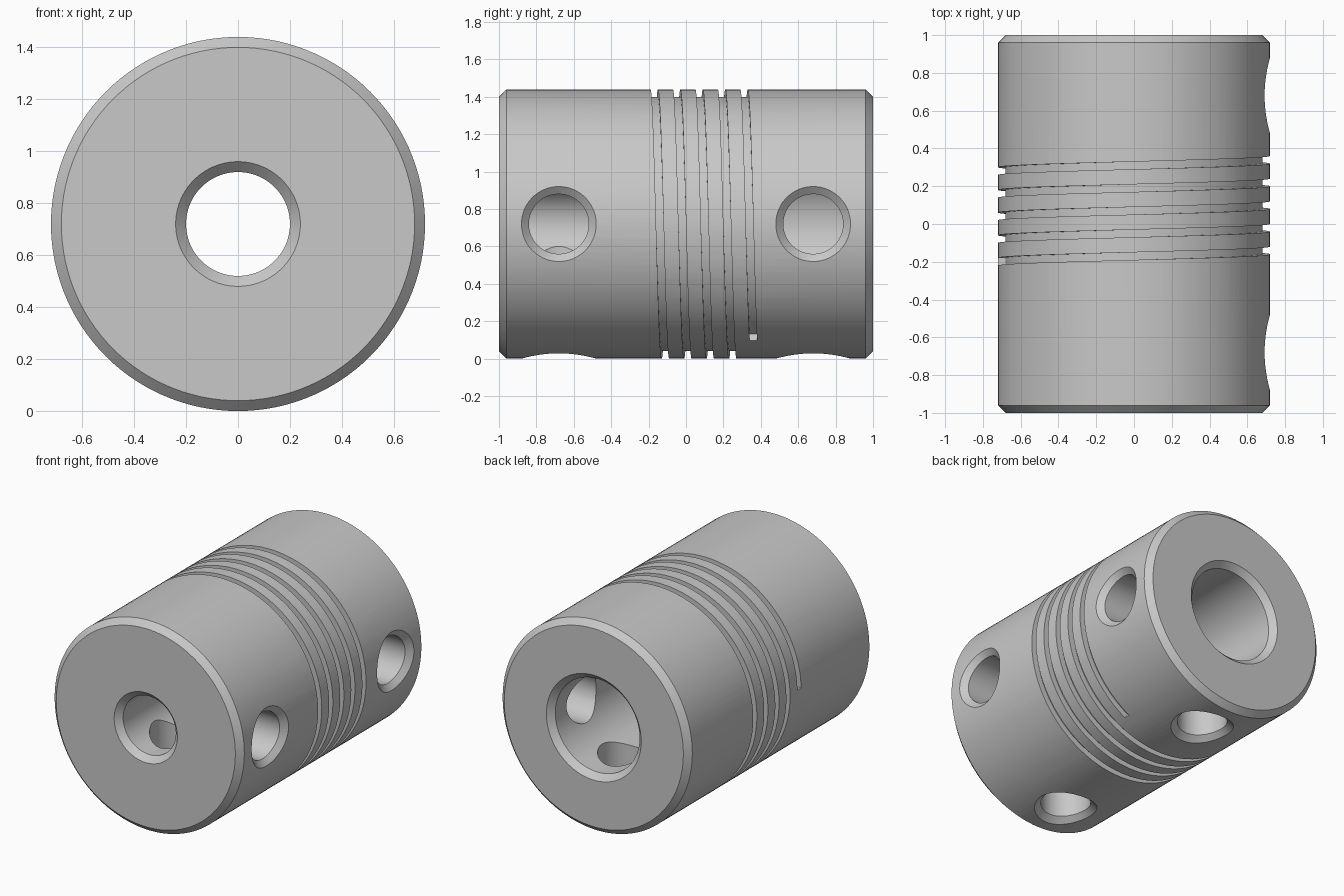
import bpy, bmesh
from math import sin, cos, sqrt, radians, tau
from mathutils import Vector

if "Cube" in bpy.data.objects:
    bpy.data.objects.remove(bpy.data.objects["Cube"])

R = 0.72            # outer radius
CHAMFER = 0.04
SEGMENTS = 120
CENTRE = Vector((0, 0, R))


def loft(name, rings, wrap=False):
    """Skin a list of equal closed rings; wrap joins last to first, else both ends are capped."""
    bm = bmesh.new()
    loops = [[bm.verts.new(p) for p in ring] for ring in rings]
    n = len(loops[0])
    pairs = list(zip(loops, loops[1:]))
    if wrap:
        pairs.append((loops[-1], loops[0]))
    else:
        bm.faces.new(loops[0])
        bm.faces.new(loops[-1])
    for a, b in pairs:
        for i in range(n):
            j = (i + 1) % n
            bm.faces.new((a[i], a[j], b[j], b[i]))
    bmesh.ops.recalc_face_normals(bm, faces=bm.faces)
    mesh = bpy.data.meshes.new(name)
    bm.to_mesh(mesh)
    bm.free()
    obj = bpy.data.objects.new(name, mesh)
    bpy.context.collection.objects.link(obj)
    return obj


def around(radius, y, angle):
    return CENTRE + Vector((radius * cos(angle), y, radius * sin(angle)))


# Turned body with stepped bore and chamfered ends
profile = [(0.24, -1), (R - CHAMFER, -1), (R, -0.96), (R, 0.96), (R - CHAMFER, 1),
           (0.36, 1), (0.32, 0.96), (0.32, 0), (0.2, 0), (0.2, -0.96)]
body = loft("coupling_body",
            [[around(r, y, tau * i / SEGMENTS) for i in range(SEGMENTS)] for r, y in profile],
            wrap=True)


# Set-screw holes, sideways or downward, whose chamfer follows the curved surface
def hole_cutter(y, downward):
    def ring(radius, depth, curved):
        pts = []
        for i in range(64):
            a = tau * (i + 0.5) / 64
            t = radius * sin(a)
            out = sqrt(depth ** 2 - t ** 2) if curved else depth
            along = y + radius * cos(a)
            pts.append(CENTRE + Vector((t, along, -out) if downward else (out, along, t)))
        return pts
    return loft("hole_cutter", [ring(0.24, 0.9, False), ring(0.24, R + CHAMFER, True),
                                ring(0.16, R - CHAMFER, True), ring(0.16, 0.05, False)])


cutters = [hole_cutter(y, downward) for y in (-0.68, 0.68) for downward in (False, True)]

# Shallow spiral groove
first, turns, pitch, half = radians(-60), 14 / 3, 0.12, 0.02
rings = []
for i in range(round(turns * SEGMENTS) + 1):
    angle = first + tau * i / SEGMENTS
    y = 0.36 - pitch * i / SEGMENTS
    rings.append([around(r, y + s * half, angle)
                  for r, s in ((0.68, -1), (0.78, -1), (0.78, 1), (0.68, 1))])
cutters.append(loft("groove_cutter", rings))

# Cut everything out of the body
bpy.ops.object.select_all(action='DESELECT')
bpy.context.view_layer.objects.active = body
body.select_set(True)
for cutter in cutters:
    cutter.hide_render = True
    mod = body.modifiers.new("cut", 'BOOLEAN')
    mod.operation = 'DIFFERENCE'
    mod.solver = 'MANIFOLD'
    mod.object = cutter
    bpy.ops.object.modifier_apply(modifier=mod.name)
    bpy.data.objects.remove(cutter)

# Plain grey metal
grey = bpy.data.materials.new("plain_grey")
grey.use_nodes = True
colour = (0.58, 0.58, 0.58, 1)
grey.diffuse_color = colour
grey.node_tree.nodes["Principled BSDF"].inputs["Base Color"].default_value = colour
body.data.materials.clear()
body.data.materials.append(grey)

bpy.ops.object.shade_smooth_by_angle(angle=radians(30))
